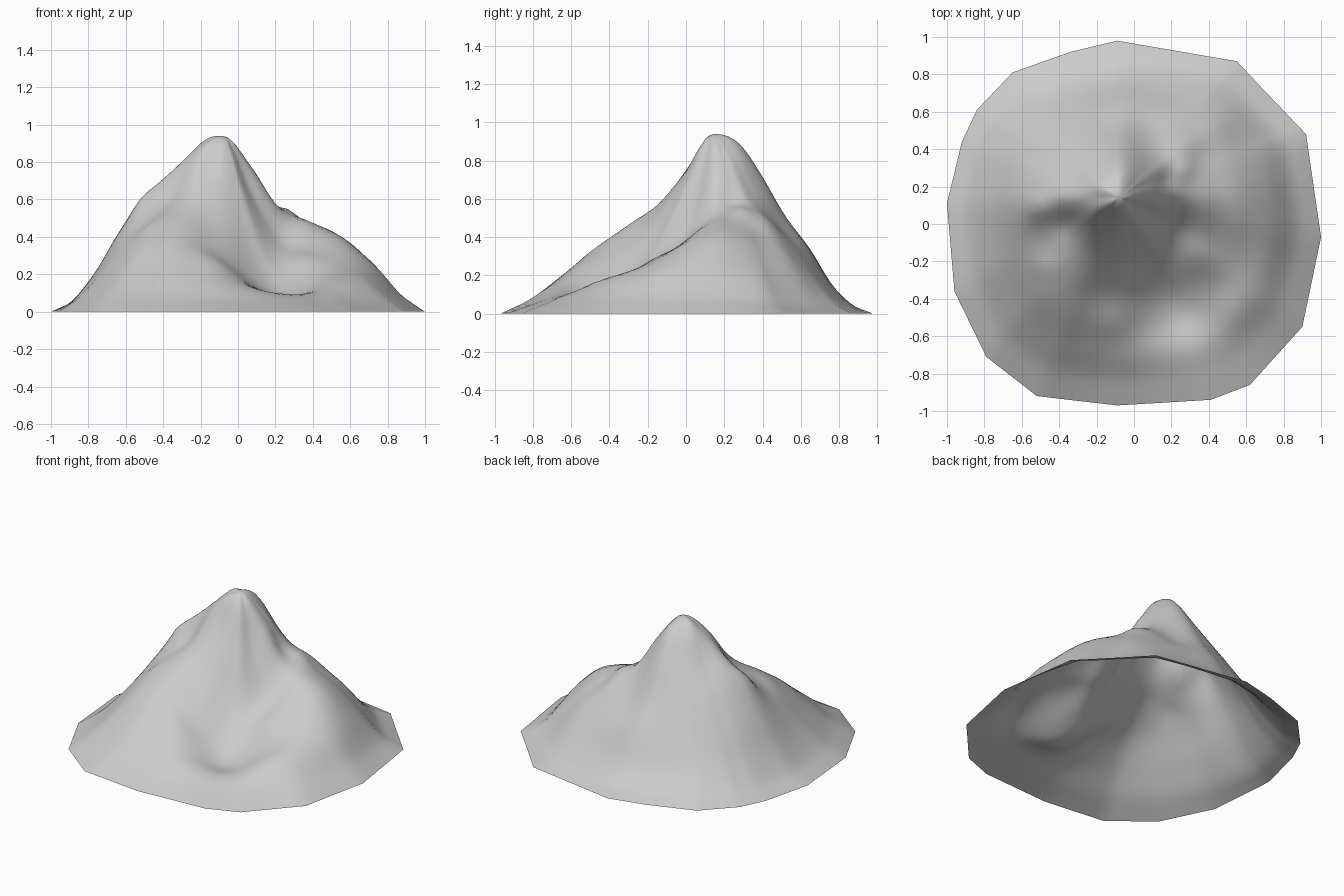
import bpy
import bmesh
import math
from mathutils import Vector

default_cube = bpy.data.objects.get("Cube")
if default_cube:
    bpy.data.objects.remove(default_cube, do_unlink=True)

SUMMIT = Vector((-0.08, 0.14))
SUMMIT_HEIGHT = 0.935
RINGS = 30
EDGE_STEPS = 6

# Angular outline of the foot, counter-clockwise from the east
FOOT = [(1, -.07), (.92, .48), (.7, .71), (.55, .87), (-.09, .98), (-.34, .92),
        (-.65, .81), (-.84, .61), (-.92, .44), (-1, .11), (-.96, -.36),
        (-.79, -.71), (-.52, -.92), (-.09, -.97), (.41, -.94), (.62, -.86),
        (.9, -.55)]

# Heights in hundredths at equal steps from summit to foot, every 30 degrees
SLOPES = [
    (75, 53, 47, 40, 26, 7),    # east shoulder
    (79, 58, 46, 33, 18, 4),
    (84, 64, 47, 32, 16, 4),
    (88, 72, 51, 34, 14, 3),    # back face
    (88, 71, 52, 33, 15, 4),
    (89, 71, 55, 36, 17, 4),
    (87, 75, 62, 43, 20, 4),    # west shoulder
    (84, 64, 50, 37, 20, 6),
    (74, 57, 47, 36, 21, 7),    # front ridge
    (69, 46, 31, 23, 15, 5),
    (65, 35, 19, 11, 10, 4),    # hollow
    (63, 37, 30, 26, 20, 7),
]
STEP = 0.15

# Crags and gullies: x, y, width, height
DETAILS = [
    (-.52, .08, .06, .03),
    (-.37, 0, .08, -.03),
    (-.48, -.22, .07, .02),
    (-.18, .18, .07, .01),
    (-.05, .28, .1, .02),
    (.27, .3, .06, .03),
    (.17, .22, .05, -.03),
    (.26, .42, .1, .03),
    (.45, .52, .15, .04),
    (.07, .5, .1, -.03),
    (.36, -.18, .1, .02),
    (.5, -.45, .12, .02),
    (.18, -.43, .2, -.04),
    (-.12, -.52, .1, .02),
]


def smooth_between(a, b, c, d, f):
    """Catmull-Rom blend from b to c."""
    return b + 0.5 * f * (c - a + f * (2 * a - 5 * b + 4 * c - d
                                       + f * (3 * (b - c) + d - a)))


def profile_height(slope, t):
    """Height along one slope, t running from summit to foot."""
    values = [slope[0] / 100, SUMMIT_HEIGHT] + [h / 100 for h in slope] + [0, 0]
    position = t / STEP
    i = min(int(position), len(slope) - 1)
    height = smooth_between(*values[i:i + 4], position - i)
    if t > STEP * len(slope):
        height = slope[-1] / 100 * (1 - t) / (1 - STEP * len(slope))
    return height


def terrain_height(point, angle, t):
    count = len(SLOPES)
    position = (angle % math.tau) / math.tau * count
    i = int(position)
    around = [profile_height(SLOPES[(i + k) % count], t) for k in (-1, 0, 1, 2)]
    height = smooth_between(*around, position - i)
    for x, y, width, amount in DETAILS:
        distance = (point - Vector((x, y))).length / width
        height += amount * math.exp(-distance * distance)
    return max(height, 0)


# Spokes reach every corner of the foot
spokes = []
for start, end in zip(FOOT, FOOT[1:] + FOOT[:1]):
    for k in range(EDGE_STEPS):
        spokes.append(Vector(start).lerp(Vector(end), k / EDGE_STEPS) - SUMMIT)
total = len(spokes)

# Rounded reach, so the corners of the foot do not crease the slopes
reach = []
for i in range(total):
    near = [spokes[(i + k) % total].length
            for k in range(-EDGE_STEPS, EDGE_STEPS + 1)]
    reach.append(sum(near) / len(near))

# Open shell of rings from the summit down to the foot
bm = bmesh.new()
top = bm.verts.new((*SUMMIT, terrain_height(SUMMIT, 0, 0)))
rings = []
for r in range(1, RINGS + 1):
    t = r / RINGS
    ring = []
    for out, rounded in zip(spokes, reach):
        point = SUMMIT + out * t
        angle = math.atan2(out.y, out.x)
        corner = out.length / rounded
        along = min(t * (corner + (1 - corner) * t * t), 1)
        ring.append(bm.verts.new((*point, terrain_height(point, angle, along))))
    rings.append(ring)
for vert in rings[-1]:
    vert.co.z = 0

for i in range(total):
    j = (i + 1) % total
    bm.faces.new((top, rings[0][i], rings[0][j]))
    for inner, outer in zip(rings, rings[1:]):
        bm.faces.new((inner[i], outer[i], outer[j], inner[j]))
for face in bm.faces:
    face.smooth = True

mesh = bpy.data.meshes.new("mountain")
bm.to_mesh(mesh)
bm.free()
mountain = bpy.data.objects.new("mountain", mesh)
bpy.context.collection.objects.link(mountain)

# Plain grey rock
rock = bpy.data.materials.new("grey rock")
rock.use_nodes = True
colour = (0.6, 0.6, 0.6, 1)
rock.diffuse_color = colour
rock.node_tree.nodes["Principled BSDF"].inputs["Base Color"].default_value = colour
mesh.materials.append(rock)
